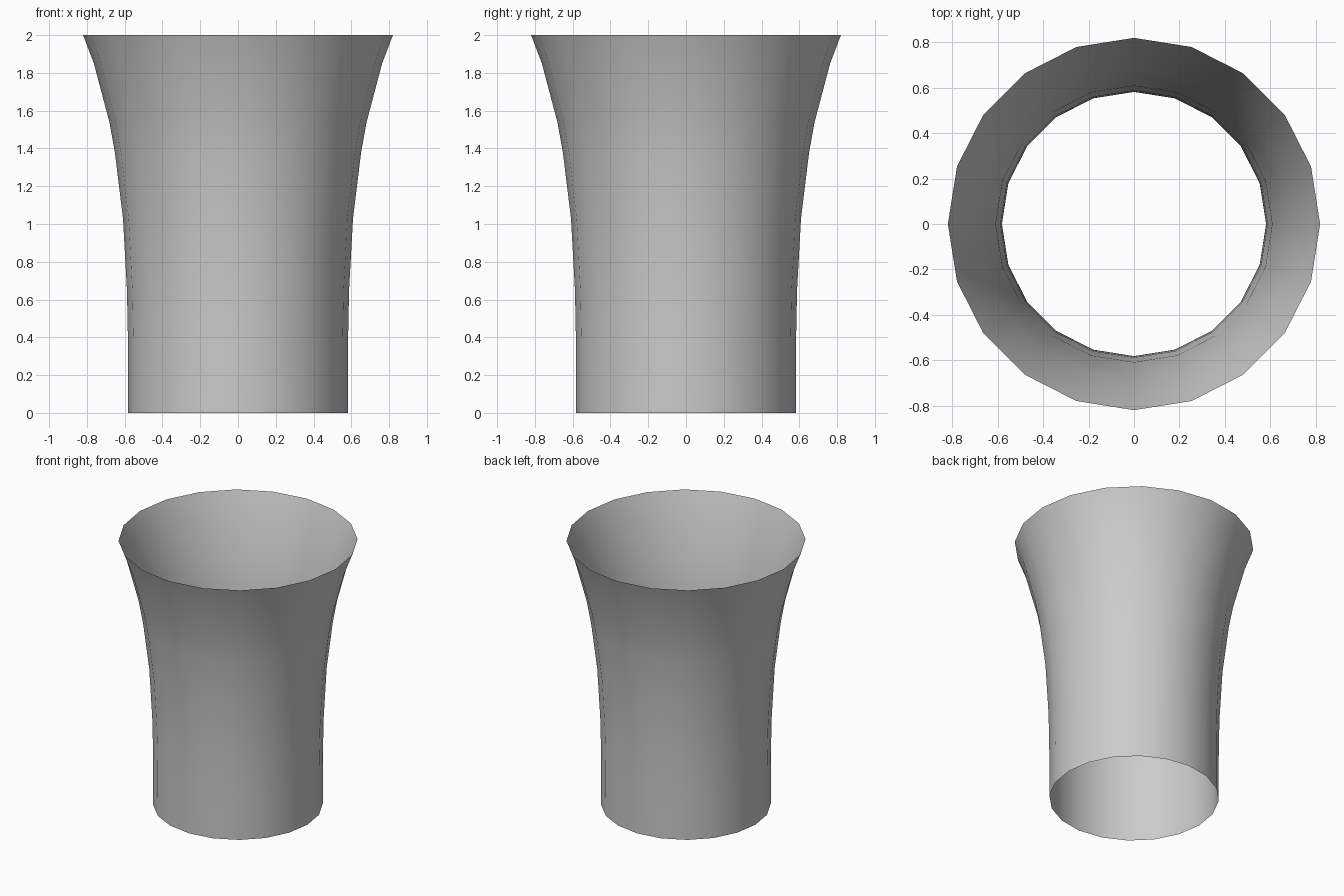
import bpy, bmesh
from math import pi, cos, sin

if "Cube" in bpy.data.objects:
    bpy.data.objects.remove(bpy.data.objects["Cube"])

SIDES = 20
# radius, height of the flared wall
PROFILE = [(0.582, 0.0), (0.583, 0.4), (0.588, 0.65), (0.609, 1.03),
           (0.652, 1.38), (0.681, 1.54), (0.763, 1.85), (0.82, 2.0)]

# open flared tube, single-walled
bm = bmesh.new()
rings = [[bm.verts.new((r * cos(2 * pi * i / SIDES), r * sin(2 * pi * i / SIDES), z))
          for i in range(SIDES)] for r, z in PROFILE]
for low, high in zip(rings, rings[1:]):
    for i in range(SIDES):
        j = (i + 1) % SIDES
        bm.faces.new((low[i], low[j], high[j], high[i])).smooth = True

mesh = bpy.data.meshes.new("flared_tube")
bm.to_mesh(mesh)
bm.free()
tube = bpy.data.objects.new("flared_tube", mesh)
bpy.context.collection.objects.link(tube)
